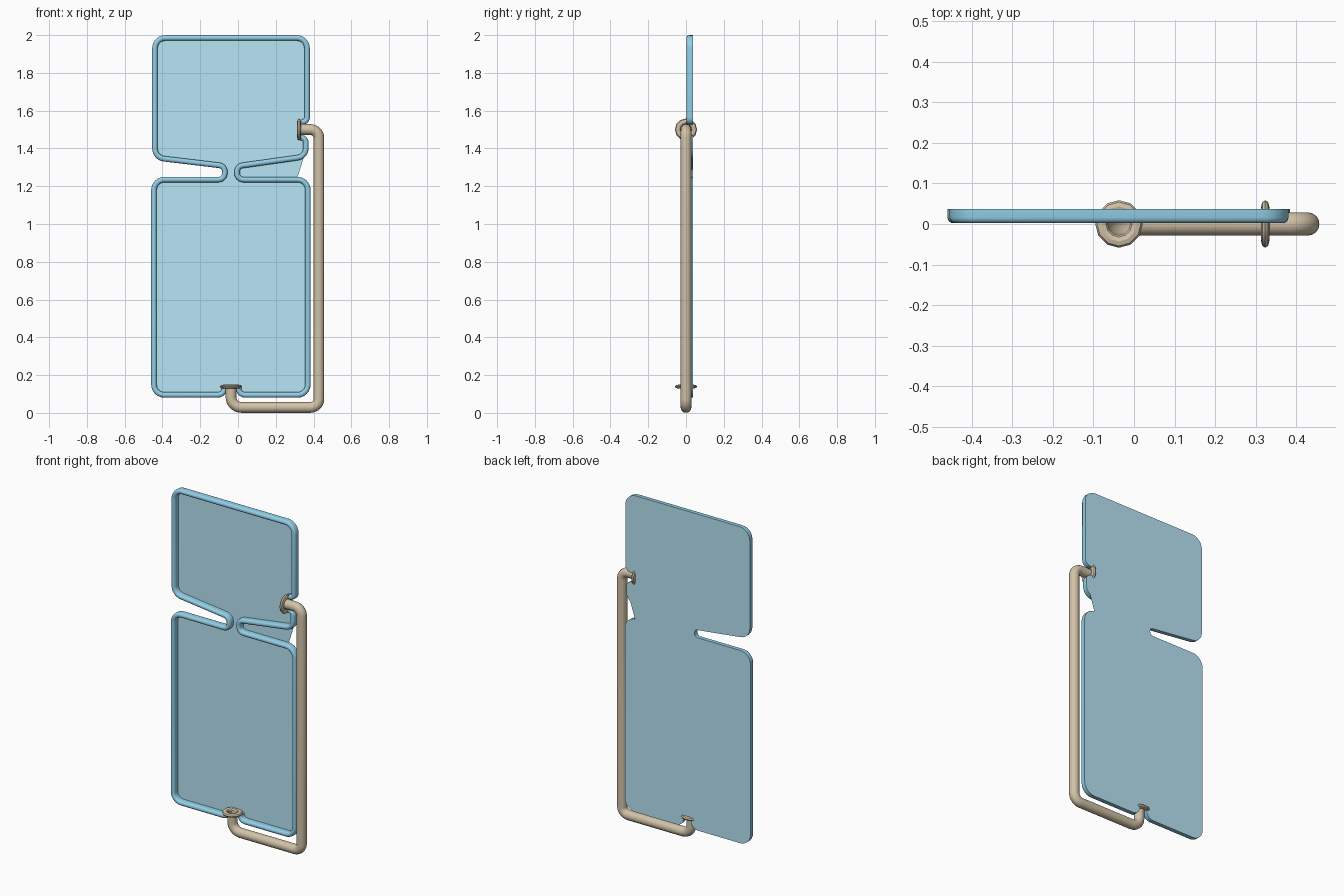
import bpy, bmesh, math
from mathutils import Vector

if "Cube" in bpy.data.objects:
    bpy.data.objects.remove(bpy.data.objects["Cube"])


def material(name, rgb):
    m = bpy.data.materials.new(name)
    m.diffuse_color = (*rgb, 1)
    m.use_nodes = True
    m.node_tree.nodes["Principled BSDF"].inputs["Base Color"].default_value = m.diffuse_color
    return m


blue = material("frame_blue", (0.29, 0.62, 0.80))
pale = material("panel_blue", (0.48, 0.79, 0.92))
tan = material("pipe_tan", (0.64, 0.54, 0.39))


def rounded(points, steps=6):
    """Polyline of (x, z, radius) with filleted corners, as vectors in the y=0 plane."""
    ps = [Vector((p[0], 0, p[1])) for p in points]
    out = [ps[0]]
    for i in range(1, len(ps) - 1):
        p, r = ps[i], points[i][2]
        u, v = (ps[i - 1] - p).normalized(), (ps[i + 1] - p).normalized()
        half = u.angle(v) / 2
        c = p + (u + v).normalized() * r / math.sin(half)
        t = r / math.tan(half)
        s, e = (p + u * t - c).normalized(), (p + v * t - c).normalized()
        out += [c + s.slerp(e, k / steps) * r for k in range(steps + 1)]
    return out + [ps[-1]]


def offset(path, d, y):
    """Shift a path sideways by d (positive = left of travel) and place it at depth y."""
    out = []
    for i, p in enumerate(path):
        t = (path[min(i + 1, len(path) - 1)] - p).normalized()
        t = (t + (p - path[max(i - 1, 0)]).normalized()).normalized()
        out.append(p + Vector((-t.z * d, y, t.x * d)))
    return out


def finish(bm, name, mat):
    bmesh.ops.recalc_face_normals(bm, faces=bm.faces)
    me = bpy.data.meshes.new(name)
    bm.to_mesh(me)
    bm.free()
    ob = bpy.data.objects.new(name, me)
    bpy.context.collection.objects.link(ob)
    me.materials.append(mat)
    smooth(ob)
    return ob


def smooth(ob):
    bpy.ops.object.select_all(action='DESELECT')
    ob.select_set(True)
    bpy.context.view_layer.objects.active = ob
    bpy.ops.object.shade_smooth_by_angle(angle=math.radians(40))


# Rim centre lines, both running anticlockwise seen from the front
left_path = rounded([
    (0.335, 1.54), (0.366, 1.54, 0.025), (0.366, 1.985, 0.055),
    (-0.44, 1.985, 0.055), (-0.44, 1.351, 0.055), (-0.07, 1.307, 0.033),
    (-0.07, 1.235, 0.034), (-0.445, 1.235, 0.055), (-0.445, 0.095, 0.055),
    (-0.072, 0.095, 0.035), (-0.072, 0.135)])
right_path = rounded([
    (0.003, 0.135), (0.003, 0.095, 0.035), (0.37, 0.095, 0.055),
    (0.37, 1.235, 0.055), (-0.005, 1.235, 0.034), (-0.005, 1.306, 0.032),
    (0.359, 1.357, 0.05), (0.359, 1.457, 0.025), (0.33, 1.457)])

# Rims: round-fronted strip with straight sides running back to the panel
HALF, BACK = 0.0145, 0.038
profile = [(-HALF, BACK - 0.0005)]
for k in range(9):
    a = math.pi * k / 8
    profile.append((-HALF * math.cos(a), 0.0165 - HALF * math.sin(a)))
profile.append((HALF, BACK - 0.0005))
for name, path in (("left_rim", left_path), ("right_rim", right_path)):
    bm = bmesh.new()
    rows = [[bm.verts.new(p) for p in offset(path, d, y)] for d, y in profile]
    n = len(rows)
    for j in range(n):
        a, b = rows[j], rows[(j + 1) % n]
        for i in range(len(path) - 1):
            bm.faces.new((a[i], a[i + 1], b[i + 1], b[i]))
    for end in (0, -1):
        bm.faces.new([r[end] for r in rows])
    finish(bm, name, blue)

# Back panel: follows the outer rim edges, bridging the right-hand waist notch
edge = offset(left_path, -HALF, BACK)
for p in offset(right_path, -HALF, BACK):
    in_notch = (1.1 < p.z < 1.3 and p.x < 0.31) or (1.29 < p.z < 1.42 and p.x < 0.335)
    if not in_notch:
        edge.append(p)
bm = bmesh.new()
face = bm.faces.new([bm.verts.new(p) for p in edge])
face.normal_update()
if face.normal.y < 0:
    face.normal_flip()
bmesh.ops.triangulate(bm, faces=[face])
me = bpy.data.meshes.new("back_panel")
bm.to_mesh(me)
bm.free()
me.materials.append(pale)
bpy.context.collection.objects.link(bpy.data.objects.new("back_panel", me))

# Side pipe, open at both ends
pipe_path = rounded([(-0.037, 0.142), (-0.037, 0.029, 0.055), (0.428, 0.029, 0.045),
                     (0.428, 1.5, 0.045), (0.322, 1.5)], 8)
sides = 16
bm = bmesh.new()
rings = []
for k in range(sides):
    a = 2 * math.pi * k / sides
    rings.append([bm.verts.new(p) for p in
                  offset(pipe_path, 0.0285 * math.cos(a), 0.0285 * math.sin(a))])
for k in range(sides):
    a, b = rings[k], rings[(k + 1) % sides]
    for i in range(len(pipe_path) - 1):
        bm.faces.new((a[i], a[i + 1], b[i + 1], b[i]))
finish(bm, "side_pipe", tan)

# Flared lips at the pipe ends
for name, loc, rot in (("lower_lip", (-0.037, 0, 0.139), (0, 0, 0)),
                       ("upper_lip", (0.323, 0, 1.5), (0, math.pi / 2, 0))):
    bpy.ops.mesh.primitive_torus_add(major_radius=0.043, minor_radius=0.0155,
                                     major_segments=12, minor_segments=8,
                                     location=loc, rotation=rot)
    lip = bpy.context.object
    lip.name = name
    lip.scale.z = 0.65
    lip.data.materials.append(tan)
    smooth(lip)
